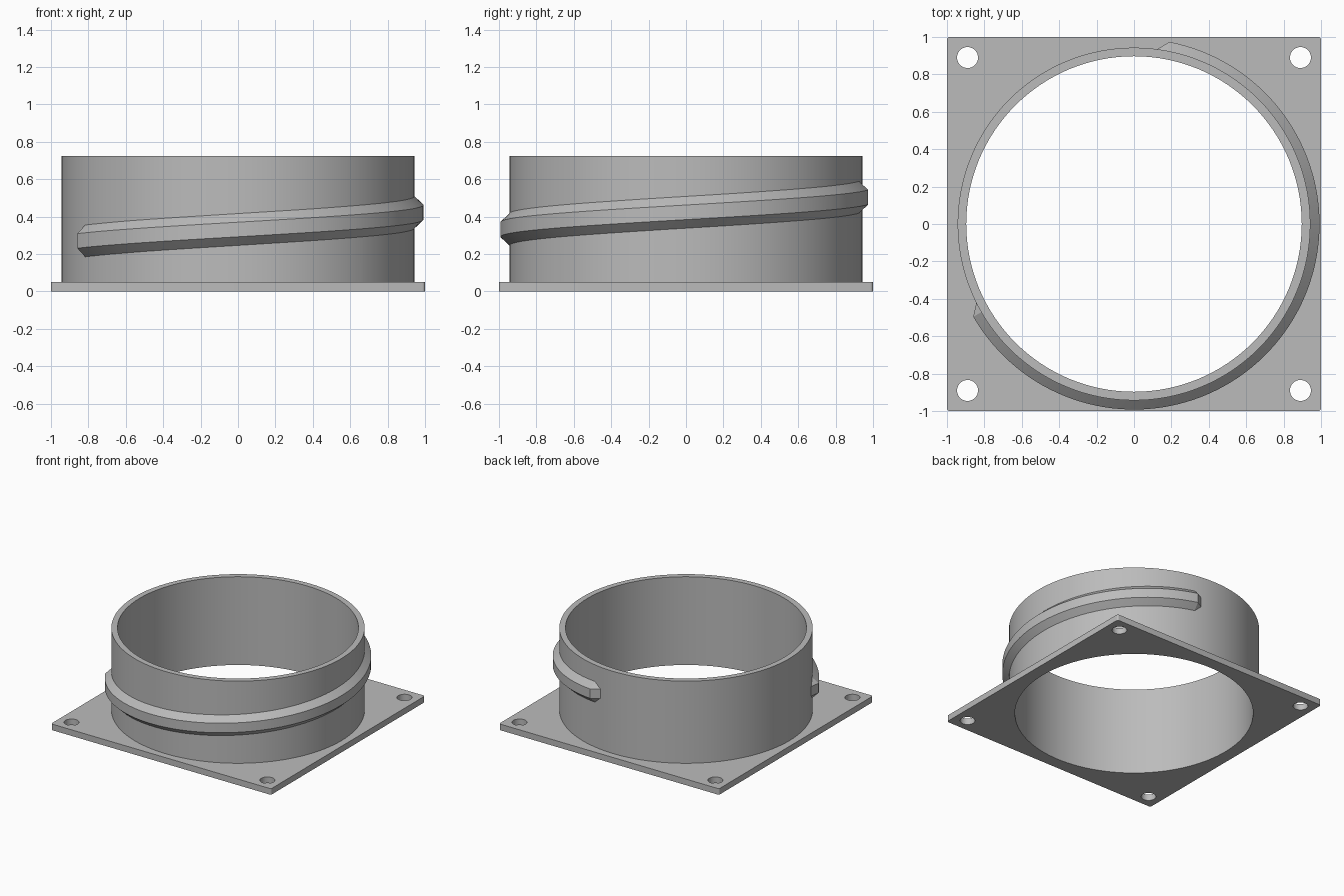
import bpy, bmesh
from math import sin, cos, radians

if "Cube" in bpy.data.objects:
    bpy.data.objects.remove(bpy.data.objects["Cube"], do_unlink=True)

PLATE_H, TOP = 0.05, 0.725
OUTER_R, BORE_R, RIDGE_R = 0.943, 0.897, 0.992

grey = bpy.data.materials.new("plain grey")
grey.use_nodes = True
grey.diffuse_color = (0.5, 0.5, 0.5, 1)
grey.node_tree.nodes["Principled BSDF"].inputs["Base Color"].default_value = (0.5, 0.5, 0.5, 1)


def add_object(name, bm):
    bmesh.ops.recalc_face_normals(bm, faces=bm.faces)
    mesh = bpy.data.meshes.new(name)
    bm.to_mesh(mesh)
    bm.free()
    mesh.materials.append(grey)
    obj = bpy.data.objects.new(name, mesh)
    bpy.context.collection.objects.link(obj)
    return obj


def cylinder(name, radius, z0, z1, x=0, y=0, sides=128):
    bm = bmesh.new()
    bmesh.ops.create_cone(bm, cap_ends=True, segments=sides, radius1=radius,
                          radius2=radius, depth=z1 - z0)
    bmesh.ops.translate(bm, verts=bm.verts, vec=(x, y, (z0 + z1) / 2))
    return add_object(name, bm)


def shade(obj):
    bpy.ops.object.select_all(action='DESELECT')
    obj.select_set(True)
    bpy.context.view_layer.objects.active = obj
    bpy.ops.object.shade_smooth_by_angle(angle=radians(25))


# Square base plate with slightly rounded corners
bm = bmesh.new()
bmesh.ops.create_cube(bm, size=1)
bmesh.ops.scale(bm, verts=bm.verts, vec=(2, 2, PLATE_H))
bmesh.ops.translate(bm, verts=bm.verts, vec=(0, 0, PLATE_H / 2))
corners = [e for e in bm.edges if abs(e.verts[0].co.z - e.verts[1].co.z) > 0.01]
bmesh.ops.bevel(bm, geom=corners, offset=0.015, segments=4, profile=0.5, affect='EDGES')
body = add_object("flanged_collar", bm)

# Collar joined on, then the bore and the four bolt holes cut out
tools = [(cylinder("collar_wall", OUTER_R, 0.02, TOP), 'UNION'),
         (cylinder("bore_cutter", BORE_R, -0.2, 1), 'DIFFERENCE')]
for x in (-0.89, 0.89):
    for y in (-0.89, 0.89):
        tools.append((cylinder("bolt_hole_cutter", 0.056, -0.2, 0.2, x, y, 48), 'DIFFERENCE'))
bpy.context.view_layer.objects.active = body
for tool, operation in tools:
    mod = body.modifiers.new(tool.name, 'BOOLEAN')
    mod.operation, mod.solver, mod.object = operation, 'EXACT', tool
    bpy.ops.object.modifier_apply(modifier=mod.name)
    bpy.data.objects.remove(tool, do_unlink=True)
shade(body)

# Helical ridge: trapezoid section swept round the collar, with wedge ends
START, END, STEPS, TAPER = 210, 439, 90, 3.5
SINK_R = OUTER_R - 0.012
SECTION = [(SINK_R, -0.096), (OUTER_R, -0.085), (RIDGE_R, -0.039),
           (RIDGE_R, 0.039), (OUTER_R, 0.085), (SINK_R, 0.096)]
bm = bmesh.new()


def ring(degrees, section):
    a = radians(degrees)
    mid = 0.27 + 0.00102 * (degrees - START)
    return [bm.verts.new((r * cos(a), r * sin(a), mid + dz)) for r, dz in section]


rings = [ring(START + (END - START) * i / STEPS, SECTION) for i in range(STEPS + 1)]
for a, b in zip(rings, rings[1:]):
    for i in range(len(SECTION)):
        j = (i + 1) % len(SECTION)
        bm.faces.new((a[i], a[j], b[j], b[i]))
for end, angle in ((rings[0], START - TAPER), (rings[-1], END + TAPER)):
    low, high = ring(angle, [(OUTER_R - 0.001, -0.039), (OUTER_R - 0.001, 0.039)])
    bm.faces.new((end[2], end[3], high, low))
    bm.faces.new((end[1], end[2], low))
    bm.faces.new((end[3], end[4], high))
    bm.faces.new((end[0], end[1], low))
    bm.faces.new((end[4], end[5], high))
    bm.faces.new((end[5], end[0], low, high))
shade(add_object("helical_ridge", bm))
